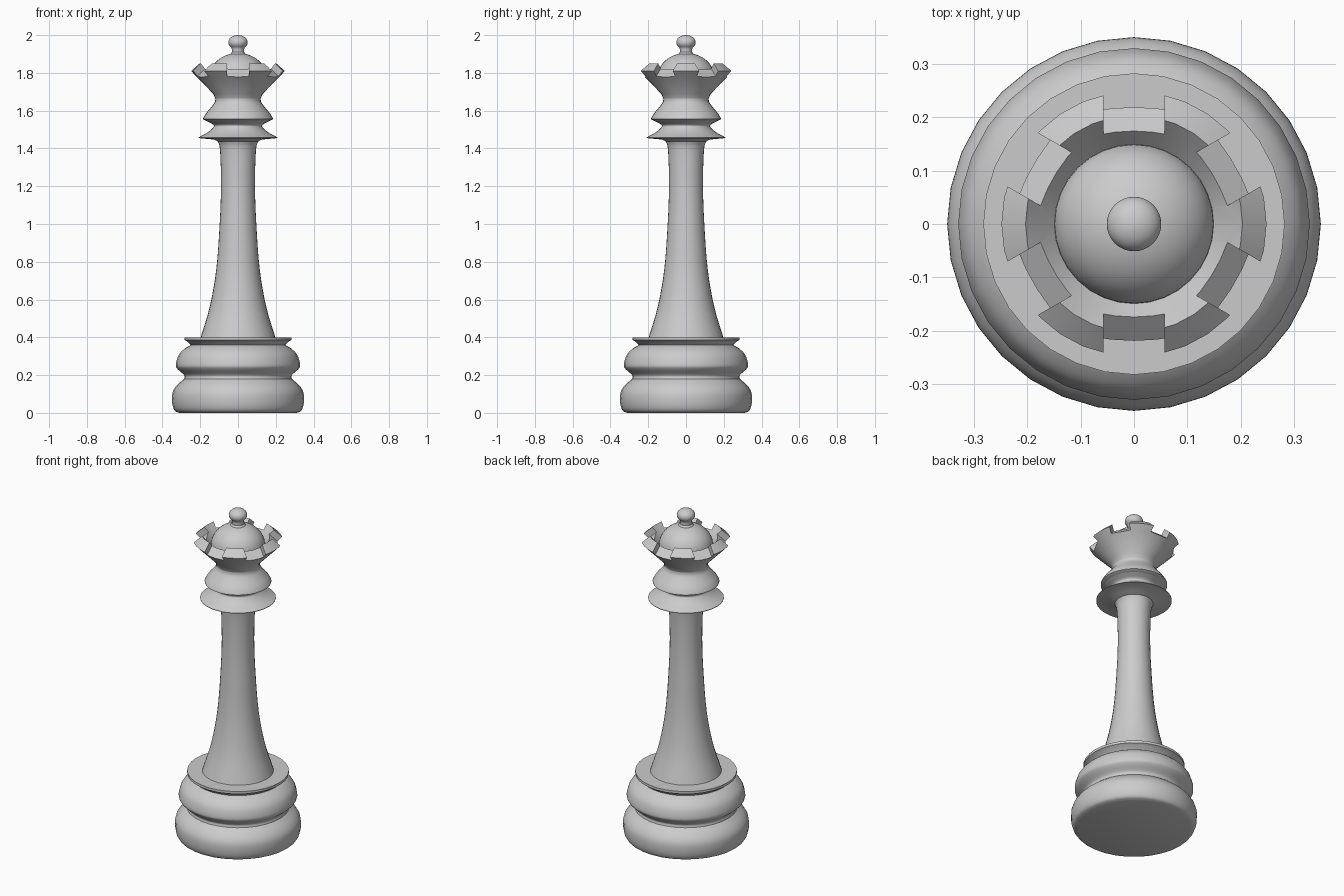
import bpy
import bmesh
from math import cos, sin, pi, radians
from mathutils import Matrix, Vector

SIDES = 32

old = bpy.data.objects.get("Cube")
if old:
    bpy.data.objects.remove(old, do_unlink=True)

stone = bpy.data.materials.new("pale_grey")
stone.use_nodes = True
GREY = (0.6, 0.6, 0.6, 1)
stone.diffuse_color = GREY
stone.node_tree.nodes["Principled BSDF"].inputs["Base Color"].default_value = GREY


def curve(points, steps=4):
    """Smooth path through the (radius, height) points."""
    pts = [Vector(p) for p in points]
    pts = [2 * pts[0] - pts[1]] + pts + [2 * pts[-1] - pts[-2]]
    path = []
    for a, b, c, d in zip(pts, pts[1:], pts[2:], pts[3:]):
        for i in range(steps):
            t = i / steps
            path.append(b + (c - a) * t / 2
                        + (a * 2 - b * 5 + c * 4 - d) * t * t / 2
                        + (b * 3 - a - c * 3 + d) * t ** 3 / 2)
    return path + [pts[-2]]


def dome_path(radius, height, base, start=0, steps=10):
    """Elliptical arc from the given angle up to the axis."""
    angles = [start + (pi / 2 - start) * i / steps for i in range(steps + 1)]
    return [(radius * cos(a), base + height * sin(a)) for a in angles]


def add_object(name, bm):
    mesh = bpy.data.meshes.new(name)
    bm.to_mesh(mesh)
    bm.free()
    mesh.materials.append(stone)
    obj = bpy.data.objects.new(name, mesh)
    bpy.context.collection.objects.link(obj)
    return obj


def smooth(obj, angle=35):
    obj.data.shade_smooth()
    obj.data.set_sharp_from_angle(angle=radians(angle))


def lathe(name, path):
    """Closed solid turned from a profile around the z axis."""
    bm = bmesh.new()
    verts = [bm.verts.new((p[0], 0, p[1])) for p in path]
    edges = [bm.edges.new(pair) for pair in zip(verts, verts[1:])]
    bmesh.ops.spin(bm, geom=verts + edges, cent=(0, 0, 0), axis=(0, 0, 1),
                   angle=2 * pi, steps=SIDES, use_merge=True)
    bmesh.ops.remove_doubles(bm, verts=bm.verts, dist=1e-5)
    bmesh.ops.recalc_face_normals(bm, faces=bm.faces)
    obj = add_object(name, bm)
    smooth(obj)
    return obj


# Base: rounded foot, bulging ring and flared rim
foot = curve([(.31, 0), (.335, .012), (.348, .05), (.347, .105),
              (.325, .145), (.285, .18)])
bulge = curve([(.285, .18), (.285, .2), (.32, .232), (.329, .255),
               (.315, .305), (.285, .338), (.25, .36)])
lathe("base", [(0, 0)] + foot + bulge[1:]
      + [(.272, .38), (.282, .385), (.282, .4), (0, .4)])

# Shaft: tapering column with a slight flare under the collar
lathe("shaft", [(0, .395)] + curve([(.198, .4), (.15, .56), (.115, .76),
      (.097, 1), (.09, 1.2), (.095, 1.39), (.108, 1.44)]) + [(0, 1.445)])

# Collars: two flared skirts
lathe("lower_collar", [(0, 1.43), (.105, 1.435)]
      + curve([(.125, 1.447), (.21, 1.455)], 1)
      + curve([(.21, 1.458), (.165, 1.482), (.135, 1.507), (.13, 1.525),
               (.165, 1.545)]) + [(0, 1.545)])
lathe("upper_collar", [(0, 1.54), (.165, 1.545), (.185, 1.555)]
      + curve([(.185, 1.56), (.17, 1.585), (.145, 1.615), (.123, 1.645),
               (.12, 1.67)]) + [(0, 1.67)])

# Crown: conical cup with a bevelled rim
crown = lathe("crown", [(0, 1.65), (.119, 1.66), (.13, 1.688), (.218, 1.778),
                        (.248, 1.81), (.203, 1.85), (.145, 1.785), (0, 1.785)])

# Six notches with outward sloping floors
bm = bmesh.new()
for i in range(6):
    place = (Matrix.Rotation(radians(30 + 60 * i), 4, 'Z')
             @ Matrix.Translation((.194, 0, 1.8))
             @ Matrix.Rotation(radians(41), 4, 'Y')
             @ Matrix.Translation((0, 0, .05))
             @ Matrix.Diagonal((.12, .115, .1, 1)))
    bmesh.ops.create_cube(bm, size=1, matrix=place)
cutter = add_object("notch_cutter", bm)
cutter.hide_render = True
cut = crown.modifiers.new("notches", 'BOOLEAN')
cut.operation = 'DIFFERENCE'
cut.solver = 'EXACT'
cut.object = cutter
bpy.context.view_layer.update()
cut_mesh = bpy.data.meshes.new_from_object(
    crown.evaluated_get(bpy.context.evaluated_depsgraph_get()))
crown.modifiers.clear()
crown.data = cut_mesh
bpy.data.objects.remove(cutter, do_unlink=True)
smooth(crown, 30)

# Dome cap and finial
lathe("dome", [(0, 1.77), (.15, 1.77)] + dome_path(.15, .125, 1.78))
lathe("finial", [(0, 1.89), (.045, 1.895), (.033, 1.91), (.033, 1.925)]
      + dome_path(.051, .038, 1.962, -.8, 14))
